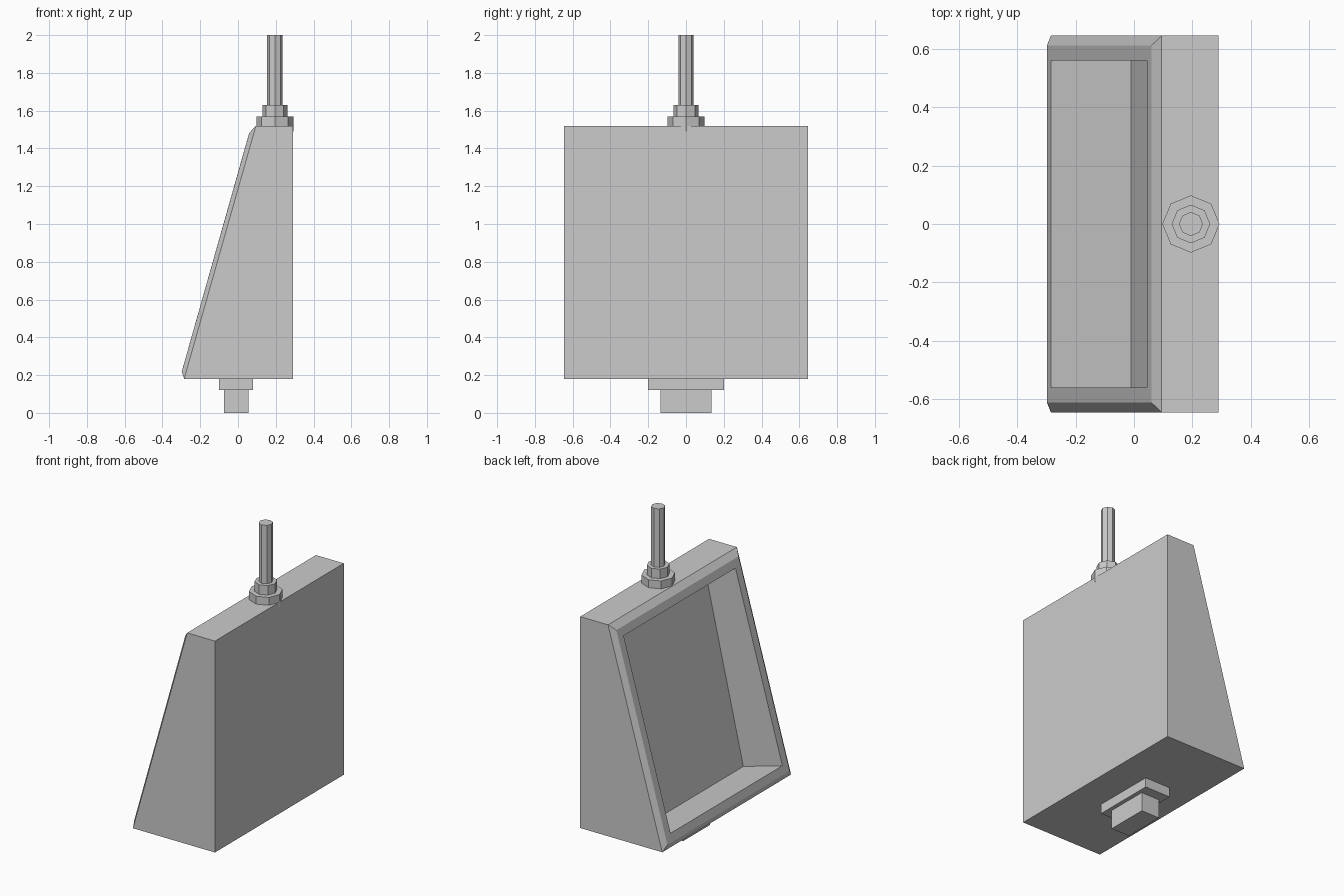
import bpy, bmesh

if "Cube" in bpy.data.objects:
    bpy.data.objects.remove(bpy.data.objects["Cube"])


def finish(bm, name):
    bmesh.ops.recalc_face_normals(bm, faces=bm.faces)
    mesh = bpy.data.meshes.new(name)
    bm.to_mesh(mesh)
    bm.free()
    obj = bpy.data.objects.new(name, mesh)
    bpy.context.collection.objects.link(obj)
    return obj


def box(name, x0, x1, half_y, z0, z1):
    bpy.ops.mesh.primitive_cube_add(size=1, location=((x0 + x1) / 2, 0, (z0 + z1) / 2))
    obj = bpy.context.object
    obj.name = name
    obj.scale = (x1 - x0, 2 * half_y, z1 - z0)


def octagon(name, radius, z0, z1):
    bpy.ops.mesh.primitive_cylinder_add(vertices=8, radius=radius, depth=z1 - z0,
                                        location=(0.195, 0, (z0 + z1) / 2))
    bpy.context.object.name = name


# Basin: rectangular rings from the back wall, round the rim, into the recess
# each ring: bottom x, bottom z, top x, top z, half width in y
rings = [
    (0.29, 0.18, 0.29, 1.52, 0.645),       # back wall
    (-0.285, 0.18, 0.095, 1.52, 0.645),    # outer slanted edge
    (-0.298, 0.218, 0.06, 1.483, 0.612),   # chamfered rim
    (-0.284, 0.268, 0.045, 1.432, 0.56),   # opening
    (-0.01, 0.19, 0.262, 1.38, 0.56),      # recess back
]
bm = bmesh.new()
loops = [[bm.verts.new(p) for p in ((xb, -h, zb), (xb, h, zb), (xt, h, zt), (xt, -h, zt))]
         for xb, zb, xt, zt, h in rings]
for a, b in zip(loops, loops[1:]):
    for i in range(4):
        j = (i + 1) % 4
        bm.faces.new((a[i], a[j], b[j], b[i]))
bm.faces.new(loops[0])
bm.faces.new(loops[-1])
finish(bm, "basin")

# Water inlet on top
octagon("inlet_flange", 0.098, 1.49, 1.57)
octagon("inlet_nut", 0.066, 1.56, 1.63)
octagon("inlet_pipe", 0.041, 1.57, 2.0)

# Drain underneath
box("drain_collar", -0.10, 0.08, 0.20, 0.12, 0.18)
box("drain_outlet", -0.075, 0.055, 0.135, 0.0, 0.12)
